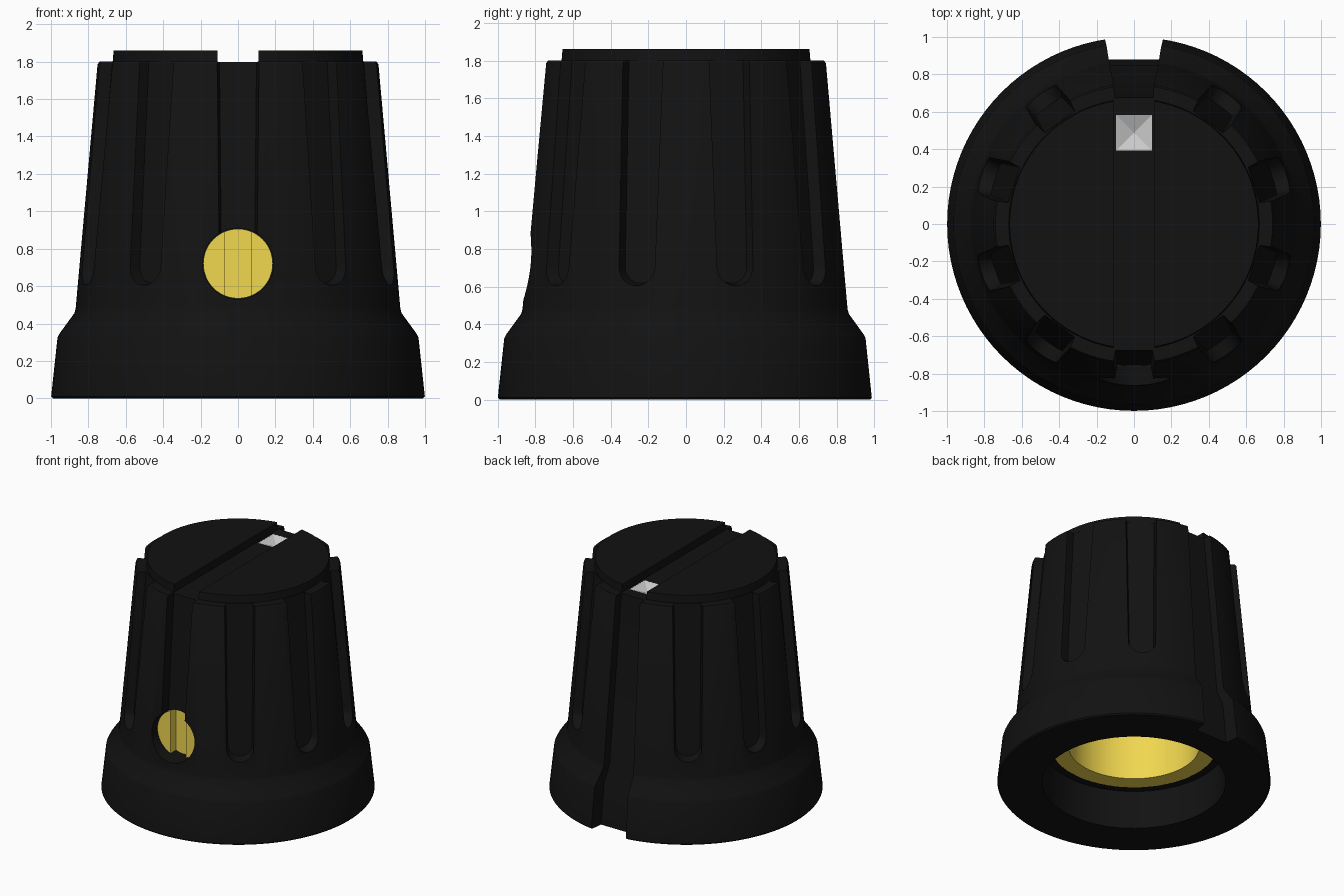
import bpy, bmesh
from math import pi, sin, cos, radians
from mathutils import Matrix

if "Cube" in bpy.data.objects:
    bpy.data.objects.remove(bpy.data.objects["Cube"])


def material(name, rgb):
    m = bpy.data.materials.new(name)
    m.diffuse_color = (*rgb, 1)
    m.use_nodes = True
    m.node_tree.nodes["Principled BSDF"].inputs["Base Color"].default_value = m.diffuse_color
    return m


BLACK = material("black_plastic", (0.006, 0.006, 0.006))
BRASS = material("brass", (0.88, 0.68, 0.08))
WHITE = material("white_paint", (0.85, 0.85, 0.85))


def finish(bm, name, mat=None):
    bmesh.ops.recalc_face_normals(bm, faces=bm.faces)
    me = bpy.data.meshes.new(name)
    bm.to_mesh(me)
    bm.free()
    ob = bpy.data.objects.new(name, me)
    bpy.context.collection.objects.link(ob)
    if mat:
        me.materials.append(mat)
    return ob


def lathe(name, profile, mat, steps=96):
    bm = bmesh.new()
    vs = [bm.verts.new((r, 0, z)) for r, z in profile]
    es = [bm.edges.new(p) for p in zip(vs, vs[1:])]
    bmesh.ops.spin(bm, geom=vs + es, cent=(0, 0, 0), axis=(0, 0, 1),
                   angle=2 * pi, steps=steps)
    bmesh.ops.remove_doubles(bm, verts=bm.verts, dist=1e-4)
    return finish(bm, name, mat)


def loft(bm, rings, matrix=Matrix()):
    rows = [[bm.verts.new(matrix @ Matrix.Translation(p).translation) for p in r] for r in rings]
    n = len(rows[0])
    for a, b in zip(rows, rows[1:]):
        for i in range(n):
            j = (i + 1) % n
            bm.faces.new((a[i], a[j], b[j], b[i]))
    bm.faces.new(rows[0])
    bm.faces.new(rows[-1])


def box(bm, x, y0, y1, z0, z1):
    loft(bm, [[(-x, y0, z), (x, y0, z), (x, y1, z), (-x, y1, z)] for z in (z0, z1)])


def disc_y(bm, r, y0, y1, z, n=48):
    loft(bm, [[(r * cos(2 * pi * i / n), y, z + r * sin(2 * pi * i / n))
               for i in range(n)] for y in (y0, y1)])


def cut(ob, bm):
    cutter = finish(bm, "cutter")
    cutter.hide_render = True
    mod = ob.modifiers.new("cut", 'BOOLEAN')
    mod.object, mod.operation, mod.solver = cutter, 'DIFFERENCE', 'EXACT'
    bpy.context.view_layer.objects.active = ob
    bpy.ops.object.modifier_apply(modifier=mod.name)
    bpy.data.objects.remove(cutter)


def smooth(ob, angle=25):
    bpy.ops.object.select_all(action='DESELECT')
    ob.select_set(True)
    bpy.context.view_layer.objects.active = ob
    bpy.ops.object.shade_smooth_by_angle(angle=radians(angle))


# Knob body: skirt, tapered grip, cap and hollow underside
body = lathe("knob_body", [
    (0, 1.42), (0.61, 1.42), (0.61, 0.31), (0.67, 0.31), (0.67, 0),
    (0.99, 0), (0.999, 0.01), (0.965, 0.325), (0.955, 0.345), (0.875, 0.455),
    (0.868, 0.48), (0.751, 1.785), (0.741, 1.80), (0.67, 1.80),
    (0.665, 1.86), (0, 1.86)], BLACK)


def floor_r(z):
    return 0.675 + (1.8 - z) * 0.0896


# Nine round-ended flutes, the back position being the long groove
bm = bmesh.new()
arc = [(0.088 * cos(a), 0.088 * sin(a)) for a in [pi + pi * i / 12 for i in range(13)]]
for k in range(10):
    if k == 5:
        continue
    rings = []
    for depth, s in ((0, 1), (0.3, 1.6)):
        outline = [(u * s, 0.705 + v * s) for u, v in arc]
        outline += [(0.1 * s, 1.9), (-0.1 * s, 1.9)]
        rings.append([(u, -floor_r(z) - depth, z) for u, z in outline])
    loft(bm, rings, Matrix.Rotation(k * pi / 5, 4, 'Z'))
cut(body, bm)

# Full-height groove at the back
bm = bmesh.new()
loft(bm, [[(-w, r, z), (w, r, z), (w + 0.04, 1.2, z), (-w - 0.04, 1.2, z)]
          for z, r, w in ((-0.05, 0.885, 0.143), (0.33, 0.85, 0.135),
                          (0.46, floor_r(0.46), 0.125), (1.9, floor_r(1.9), 0.1))])
cut(body, bm)

# Pointer slot across the cap, pocket for the marker, hole for the set screw
bm = bmesh.new()
box(bm, 0.11, -0.72, 0.72, 1.797, 1.95)
cut(body, bm)
bm = bmesh.new()
box(bm, 0.096, 0.392, 0.584, 1.70, 1.9)
cut(body, bm)
bm = bmesh.new()
disc_y(bm, 0.19, -1.1, -0.66, 0.72)
cut(body, bm)
smooth(body, 30)

# White marker with a shallow sunken pyramid
bm = bmesh.new()
box(bm, 0.095, 0.393, 0.583, 1.70, 1.797)
bm.faces.ensure_lookup_table()
top = max(bm.faces, key=lambda f: f.calc_center_median().z)
poked = bmesh.ops.poke(bm, faces=[top])
poked["verts"][0].co.z -= 0.04
finish(bm, "pointer_marker", WHITE)

# Brass bushing lining the cavity
bushing = lathe("brass_bushing", [
    (0, 1.41), (0.608, 1.41), (0.608, 0.309), (0.48, 0.309), (0.48, 1.30), (0, 1.30)], BRASS)
smooth(bushing)

# Slotted set screw
bm = bmesh.new()
disc_y(bm, 0.186, -0.76, -0.662, 0.72)
screw = finish(bm, "set_screw", BRASS)
bm = bmesh.new()
box(bm, 0.07, -0.9, -0.69, 0.4, 1.0)
cut(screw, bm)
smooth(screw)
